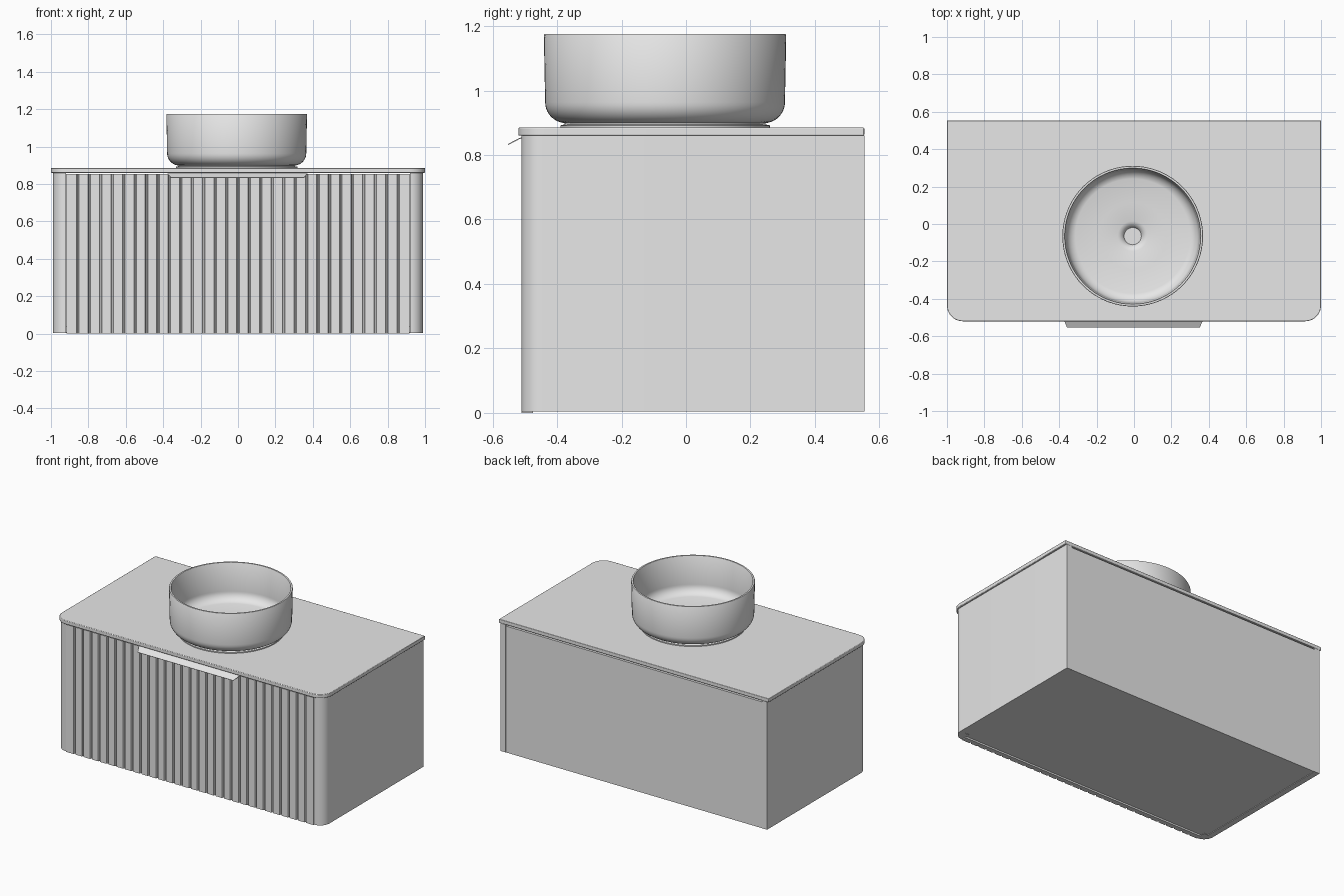
import bpy, bmesh, math
from mathutils import Vector

cube = bpy.data.objects.get("Cube")
if cube:
    bpy.data.objects.remove(cube, do_unlink=True)

grey = bpy.data.materials.new("light grey")
grey.use_nodes = True
colour = (0.8, 0.8, 0.8, 1)
grey.diffuse_color = colour
grey.node_tree.nodes["Principled BSDF"].inputs["Base Color"].default_value = colour


def finish(name, bm, smooth=True, bevel=0):
    """Turn a bmesh into a named, shaded object."""
    bmesh.ops.recalc_face_normals(bm, faces=bm.faces)
    mesh = bpy.data.meshes.new(name)
    bm.to_mesh(mesh)
    bm.free()
    mesh.materials.append(grey)
    obj = bpy.data.objects.new(name, mesh)
    bpy.context.collection.objects.link(obj)
    if bevel:
        mod = obj.modifiers.new("soft edge", "BEVEL")
        mod.width = bevel
        mod.segments = 2
        mod.limit_method = "ANGLE"
        mod.angle_limit = math.radians(40)
    if smooth:
        bpy.ops.object.select_all(action="DESELECT")
        obj.select_set(True)
        bpy.context.view_layer.objects.active = obj
        bpy.ops.object.shade_smooth_by_angle(angle=math.radians(35))
    return obj


def prism(name, outline, z0, z1, **options):
    """Extrude a plan outline from z0 up to z1."""
    bm = bmesh.new()
    face = bm.faces.new([bm.verts.new((x, y, z0)) for x, y in outline])
    top = bmesh.ops.extrude_face_region(bm, geom=[face])["geom"]
    verts = [v for v in top if isinstance(v, bmesh.types.BMVert)]
    bmesh.ops.translate(bm, verts=verts, vec=(0, 0, z1 - z0))
    return finish(name, bm, **options)


def box(name, x, y0, y1, z0, z1):
    return prism(name, [(-x, y0), (x, y0), (x, y1), (-x, y1)], z0, z1, smooth=False)


def arc(cx, cy, r, start, end, steps=10):
    angles = [math.radians(start + (end - start) * i / steps) for i in range(steps + 1)]
    return [(cx + r * math.cos(a), cy + r * math.sin(a)) for a in angles]


BACK, FRONT = 0.553, -0.51

# Countertop with rounded front corners
R = 0.085
top_outline = arc(-1 + R, -0.52 + R, R, 180, 270) + arc(1 - R, -0.52 + R, R, 270, 360)
prism("countertop", top_outline + [(1, BACK), (-1, BACK)], 0.86, 0.885, bevel=0.003)

# Side panels, curving round to meet the drawer
R = 0.068
for name, s in (("left_side_panel", 1), ("right_side_panel", -1)):
    outline = arc(0.92, FRONT + R, R, 270, 360) + [
        (0.988, BACK), (0.95, BACK), (0.95, FRONT + R), (0.92, FRONT + R)]
    prism(name, [(s * x, y) for x, y in outline], 0.004, 0.86)

# Back and bottom panels
box("back_panel", 0.949, 0.525, BACK - 0.001, 0.004, 0.851)
box("bottom_panel", 0.949, -0.47, 0.524, 0.007, 0.04)

# Drawer front: slats separated by narrow grooves
SLATS, HALF = 30, 0.917
step = 2 * HALF / SLATS
slats = [(-HALF, FRONT)]
for i in range(1, SLATS):
    x = -HALF + i * step
    slats += [(x - 0.007, FRONT), (x - 0.003, FRONT + 0.01),
              (x + 0.003, FRONT + 0.01), (x + 0.007, FRONT)]
slats += [(HALF, FRONT), (HALF, -0.475), (-HALF, -0.475)]
prism("fluted_drawer_front", slats, 0, 0.854, smooth=False)

# Pull: thin lip folded down over the top of the drawer
bm = bmesh.new()
rows = []
for half, y, z in ((0.375, -0.49, 0.856), (0.375, -0.508, 0.856),
                   (0.37, -0.518, 0.852), (0.355, -0.553, 0.834)):
    rows.append([bm.verts.new((s * half - 0.003, y, z)) for s in (-1, 1)])
for a, b in zip(rows, rows[1:]):
    bm.faces.new((a[0], b[0], b[1], a[1]))
pull = finish("drawer_pull", bm, smooth=False)
mod = pull.modifiers.new("thickness", "SOLIDIFY")
mod.thickness = 0.003
mod.offset = -1

# Round basin: lathe profile from the foot, up the outside, down to the drain
profile = [(0.046, 0.885), (0.325, 0.885), (0.325, 0.892), (0.312, 0.895), (0.312, 0.899)]
profile += arc(0.307, 0.964, 0.065, -80, 0, 9)
profile += [(0.376, 1.172), (0.374, 1.175), (0.364, 1.175), (0.362, 1.172)]
profile += arc(0.296, 0.985, 0.06, 0, -80, 9)
profile += [(0.18, 0.918), (0.08, 0.911), (0.068, 0.908), (0.056, 0.9), (0.047, 0.888)]
bm = bmesh.new()
verts = [bm.verts.new((r, 0, z)) for r, z in profile]
edges = [bm.edges.new((verts[i - 1], verts[i])) for i in range(len(verts))]
bmesh.ops.spin(bm, geom=verts + edges, cent=(0, 0, 0), axis=(0, 0, 1),
               angle=math.tau, steps=72, use_merge=True)
bmesh.ops.remove_doubles(bm, verts=bm.verts, dist=0.00005)
bmesh.ops.translate(bm, verts=bm.verts, vec=Vector((-0.007, -0.065, 0)))
finish("basin", bm)
